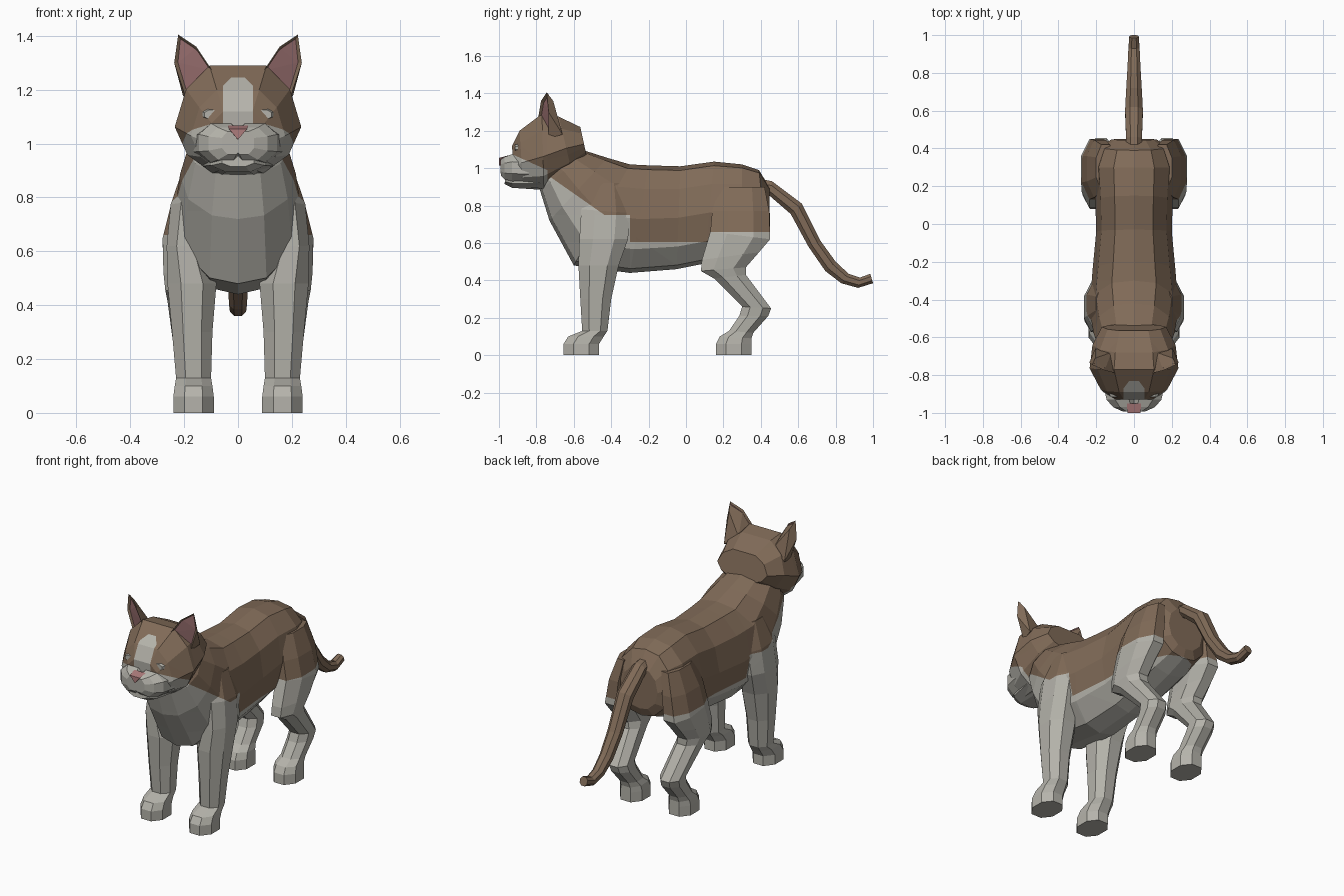
import bpy, bmesh
from mathutils import Vector

if "Cube" in bpy.data.objects:
    bpy.data.objects.remove(bpy.data.objects["Cube"], do_unlink=True)


def material(name, r, g, b):
    m = bpy.data.materials.new(name)
    m.use_nodes = True
    m.diffuse_color = (r, g, b, 1)
    node = m.node_tree.nodes["Principled BSDF"]
    node.inputs["Base Color"].default_value = (r, g, b, 1)
    node.inputs["Roughness"].default_value = 0.9
    return m


BROWN = material("brown fur", 0.22, 0.148, 0.098)
WHITE = material("pale fur", 0.46, 0.45, 0.405)
EAR_PINK = material("ear pink", 0.33, 0.165, 0.165)
NOSE_PINK = material("nose pink", 0.42, 0.2, 0.2)

# Half cross-sections as (across, up) pairs, mirrored to close the ring
OCTAGON = [(.45, 1), (1, .72), (1, .28), (.45, 0)]
BARREL = [(0, 1), (.5, .96), (.86, .78), (1, .5), (.86, .22), (.45, .04), (0, 0)]
SKULL = [(.45, 1), (.82, .78), (1, .43), (.8, .17), (.4, 0)]
TRIANGLE = [(1, 1), (0, 0)]


def finish(bm, name, mats, rule=None):
    bmesh.ops.recalc_face_normals(bm, faces=bm.faces)
    if rule:
        for f in bm.faces:
            f.material_index = rule(f.calc_center_median())
    mesh = bpy.data.meshes.new(name)
    bm.to_mesh(mesh)
    bm.free()
    for m in mats:
        mesh.materials.append(m)
    obj = bpy.data.objects.new(name, mesh)
    bpy.context.collection.objects.link(obj)
    return obj


def loft(name, rings, prof, mats, side=1, cuts=(), rule=None):
    """Rings are (y, z) of one edge, (y, z) of the other, x from, x to."""
    bm = bmesh.new()
    section = prof + [(-u, v) for u, v in reversed(prof) if u]
    loops = []
    for (ay, az), (by, bz), x0, x1 in rings:
        mid, half = (x0 + x1) / 2, (x1 - x0) / 2
        loops.append([bm.verts.new((side * (mid + half * u),
                                    by + (ay - by) * v, bz + (az - bz) * v))
                      for u, v in section])
    n = len(section)
    for a, b in zip(loops, loops[1:]):
        for i in range(n):
            j = (i + 1) % n
            bm.faces.new((a[i], a[j], b[j], b[i]))
    bm.faces.new(loops[0])
    bm.faces.new(loops[-1])
    # Cut clean borders between colours
    for point, normal in cuts:
        bmesh.ops.bisect_plane(bm, geom=bm.verts[:] + bm.edges[:] + bm.faces[:],
                               plane_co=point, plane_no=normal, dist=1e-5)
    return finish(bm, name, mats, rule)


def centred(rows):
    return [(a, b, -w, w) for a, b, w in rows]


# Coat border: sloping along the shoulder, level along the flank
SLOPE = ((0, -.45, .76), (0, .7, 1))
SHOULDER = ((0, 0, .75), (0, 0, 1))
FLANK = ((0, 0, .605), (0, 0, 1))
ELBOW = ((0, -.3, 0), (0, 1, 0))
THIGH = ((0, 0, .66), (0, 0, 1))


def coat(c):
    if c.y > -.3:
        return 0 if c.z > .605 else 1
    return 0 if c.z > .75 and c.z + .7 * c.y > .445 else 1


# Body with neck and chest
loft("body", centred([
    ((-.62, 1.13), (-.80, .93), .13), ((-.53, 1.09), (-.78, .88), .185),
    ((-.42, 1.055), (-.73, .72), .215), ((-.30, 1.02), (-.60, .48), .235),
    ((-.20, 1.015), (-.30, .44), .22), ((-.03, 1.01), (-.05, .46), .2),
    ((.15, 1.035), (.10, .49), .205), ((.30, 1.02), (.30, .55), .215),
    ((.39, .99), (.43, .60), .18), ((.445, .90), (.45, .65), .12)]),
    BARREL, [BROWN, WHITE], cuts=[SLOPE, SHOULDER, FLANK, ELBOW], rule=coat)

# Tail
loft("tail", centred([
    ((.41, .94), (.41, .85), .04), ((.46, .93), (.45, .85), .042),
    ((.62, .81), (.56, .755), .047), ((.72, .61), (.655, .58), .042),
    ((.80, .50), (.745, .45), .037), ((.87, .435), (.83, .385), .033),
    ((.93, .415), (.92, .36), .03), ((.985, .435), (1, .385), .025)]),
    OCTAGON, [BROWN])

# Head: white blaze and cheeks, brown elsewhere
blaze = [((.055 * s, 0, 0), (1, 0, 0)) for s in (1, -1)]
blaze += [((0, 0, 1.27), (s, 0, 1)) for s in (1, -1)]
blaze += [((0, 0, 1.245), (0, 0, 1)), ((0, -.74, 0), (0, 1, 0)),
          ((0, 0, .656), (0, .45, 1))]


def mask(c):
    stripe = abs(c.x) < .055 and c.z < 1.245 and abs(c.x) + c.z < 1.27
    cheek = c.z + .45 * c.y < .656
    return 1 if c.y < -.74 and (stripe and c.y < -.8 or cheek) else 0


loft("head", centred([
    ((-.565, 1.22), (-.53, 1.06), .17), ((-.68, 1.275), (-.61, .98), .22),
    ((-.77, 1.29), (-.76, .89), .235), ((-.89, 1.20), (-.87, .90), .175),
    ((-.93, 1.12), (-.92, .92), .12)]),
    SKULL, [BROWN, WHITE], cuts=blaze, rule=mask)

# Chin and nose
loft("chin", centred([((-.78, 1), (-.78, .885), .13),
                      ((-.92, .98), (-.93, .895), .1),
                      ((-.965, .96), (-.97, .915), .06)]), OCTAGON, [WHITE])
loft("nose", centred([((-.95, 1.068), (-.95, 1.01), .038),
                      ((-1, 1.055), (-1, 1.015), .034)]), TRIANGLE, [NOSE_PINK])


def ear(name, side):
    bm = bmesh.new()
    points = [(.095, -.79, 1.27), (.155, -.775, 1.36), (.222, -.745, 1.405),
              (.237, -.735, 1.30), (.19, -.735, 1.16),
              (.205, -.66, 1.18), (.12, -.68, 1.24), (.205, -.71, 1.36)]
    for x, y, z in points:
        bm.verts.new((side * x, y, z))
    bmesh.ops.convex_hull(bm, input=bm.verts)
    bmesh.ops.recalc_face_normals(bm, faces=bm.faces)
    # Recessed pink inner ear
    front = [f for f in bm.faces if f.normal.y < -.6]
    bmesh.ops.inset_region(bm, faces=front, thickness=.01, depth=-.012)
    for f in front:
        f.material_index = 1
    finish(bm, name, [BROWN, EAR_PINK])


for side, label in ((1, "left"), (-1, "right")):
    ear(label + "_ear", side)

    loft(label + "_eyelid", [((-.85, 1.14), (-.85, 1.08), .06, .15),
                             ((-.915, 1.125), (-.915, 1.09), .065, .125)],
         OCTAGON, [WHITE], side)

    loft(label + "_whisker_pad", [
        ((-.84, 1.07), (-.84, .93), -.02, .165),
        ((-.93, 1.075), (-.93, .93), -.02, .145),
        ((-.97, 1.06), (-.97, .94), -.02, .11),
        ((-.993, 1.045), (-.99, .96), -.015, .06)], OCTAGON, [WHITE], side)

    # Front leg, shoulder to paw
    loft(label + "_front_leg", [
        ((-.50, .92), (-.34, .92), .12, .2),
        ((-.56, .78), (-.30, .76), .11, .25),
        ((-.57, .62), (-.31, .62), .13, .265),
        ((-.575, .48), (-.36, .48), .08, .262),
        ((-.565, .30), (-.40, .30), .095, .245),
        ((-.555, .13), (-.42, .13), .1, .23),
        ((-.63, .10), (-.44, .10), .095, .235),
        ((-.655, .06), (-.465, .06), .09, .24),
        ((-.655, 0), (-.465, 0), .09, .24)], OCTAGON, [BROWN, WHITE], side,
        cuts=[SLOPE, SHOULDER],
        rule=lambda c: 0 if c.z > .75 and c.z + .7 * c.y > .445 else 1)

    # Hind leg, thigh through hock to paw
    loft(label + "_hind_leg", [
        ((.18, .90), (.42, .90), .1, .2),
        ((.14, .77), (.445, .77), .11, .25),
        ((.13, .66), (.45, .62), .12, .28),
        ((.085, .51), (.39, .55), .13, .277),
        ((.08, .45), (.32, .47), .13, .27),
        ((.15, .41), (.32, .43), .125, .262),
        ((.30, .26), (.455, .25), .11, .24),
        ((.285, .21), (.44, .21), .105, .235),
        ((.23, .13), (.36, .12), .105, .23),
        ((.18, .10), (.35, .09), .095, .235),
        ((.16, .06), (.35, .06), .09, .24),
        ((.16, 0), (.35, 0), .09, .24)], OCTAGON, [BROWN, WHITE], side,
        cuts=[THIGH], rule=lambda c: 0 if c.z > .66 else 1)
